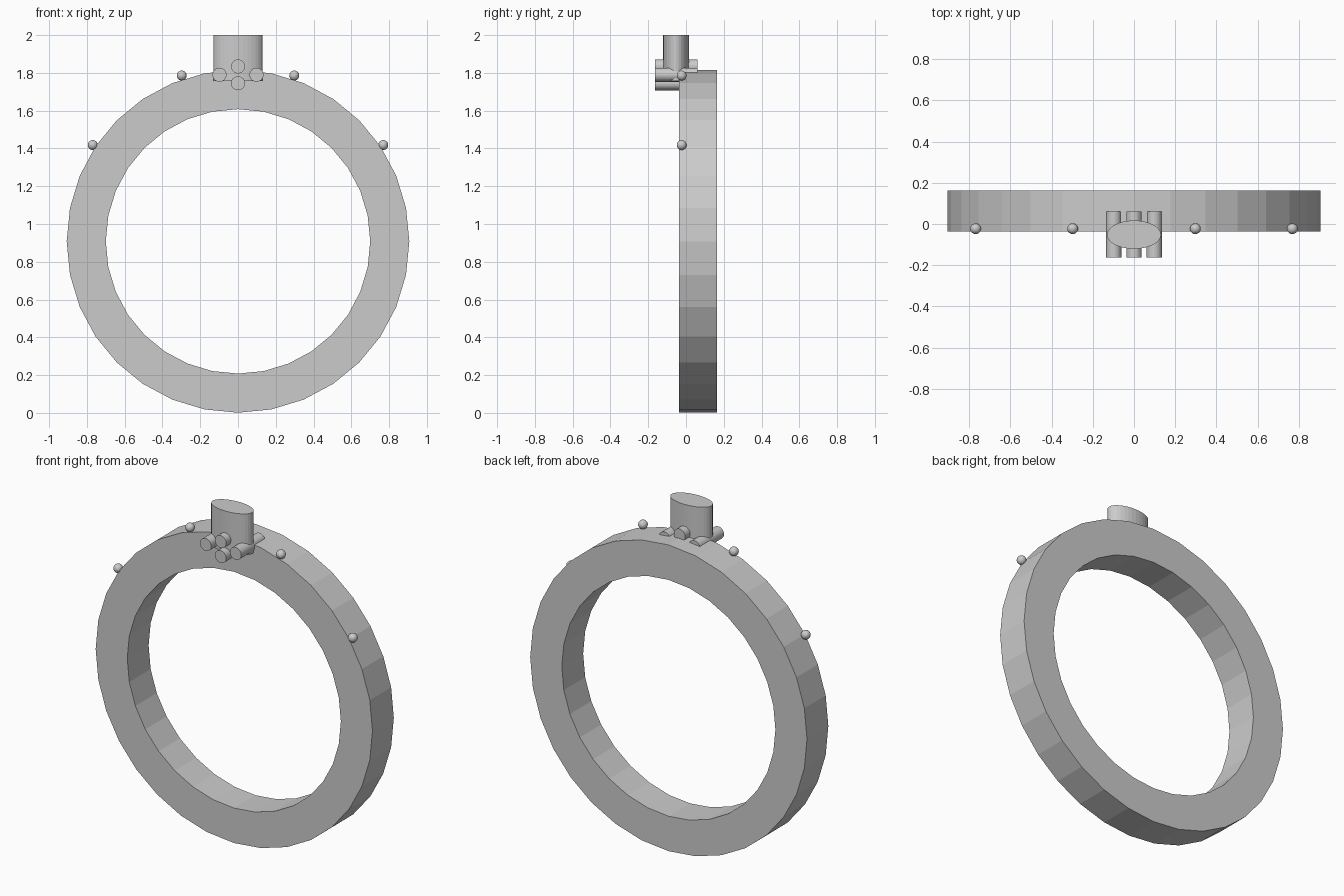
import bpy, bmesh, math

if "Cube" in bpy.data.objects:
    bpy.data.objects.remove(bpy.data.objects["Cube"])

RING_Z = 0.908


def add_object(name, bm):
    bmesh.ops.recalc_face_normals(bm, faces=bm.faces)
    mesh = bpy.data.meshes.new(name)
    bm.to_mesh(mesh)
    bm.free()
    obj = bpy.data.objects.new(name, mesh)
    bpy.context.collection.objects.link(obj)
    return obj


# Band: square-section hoop with 32 flat sides
def band(name, outer, inner, y0, y1, sides=32):
    bm = bmesh.new()
    rings = []
    for i in range(sides):
        a = 2 * math.pi * i / sides
        rings.append([bm.verts.new((r * math.cos(a), y, RING_Z + r * math.sin(a)))
                      for r, y in ((outer, y0), (outer, y1), (inner, y1), (inner, y0))])
    for i, cur in enumerate(rings):
        nxt = rings[(i + 1) % sides]
        for k in range(4):
            j = (k + 1) % 4
            bm.faces.new((cur[k], nxt[k], nxt[j], cur[j]))
    return add_object(name, bm)


def cylinder(name, loc, radius, depth, scale=(1, 1, 1), along_y=False):
    bpy.ops.mesh.primitive_cylinder_add(
        vertices=32, radius=radius, depth=depth, location=loc,
        rotation=(math.pi / 2 if along_y else 0, 0, 0))
    obj = bpy.context.object
    obj.name = name
    obj.scale = scale
    return obj


band("ring_band", 0.907, 0.70, -0.037, 0.163)

# Oval setting standing on top of the band
cylinder("oval_setting", (0, -0.052, 1.878), 1, 0.244, scale=(0.131, 0.069, 1))

# Four pegs running front to back through the setting
for i, (x, z) in enumerate([(-0.098, 1.79), (0.098, 1.79), (0, 1.834), (0, 1.745)]):
    cylinder(f"peg_{i + 1}", (x, -0.051, z), 0.037, 0.224, along_y=True)

# Small beads along the front outer edge, mirrored left and right
for i, (x, z) in enumerate([(0.298, 1.786), (0.769, 1.418)]):
    for side, label in ((-1, "left"), (1, "right")):
        bpy.ops.mesh.primitive_uv_sphere_add(
            segments=32, ring_count=16, radius=0.026, location=(side * x, -0.023, z))
        bpy.context.object.name = f"bead_{label}_{i + 1}"
